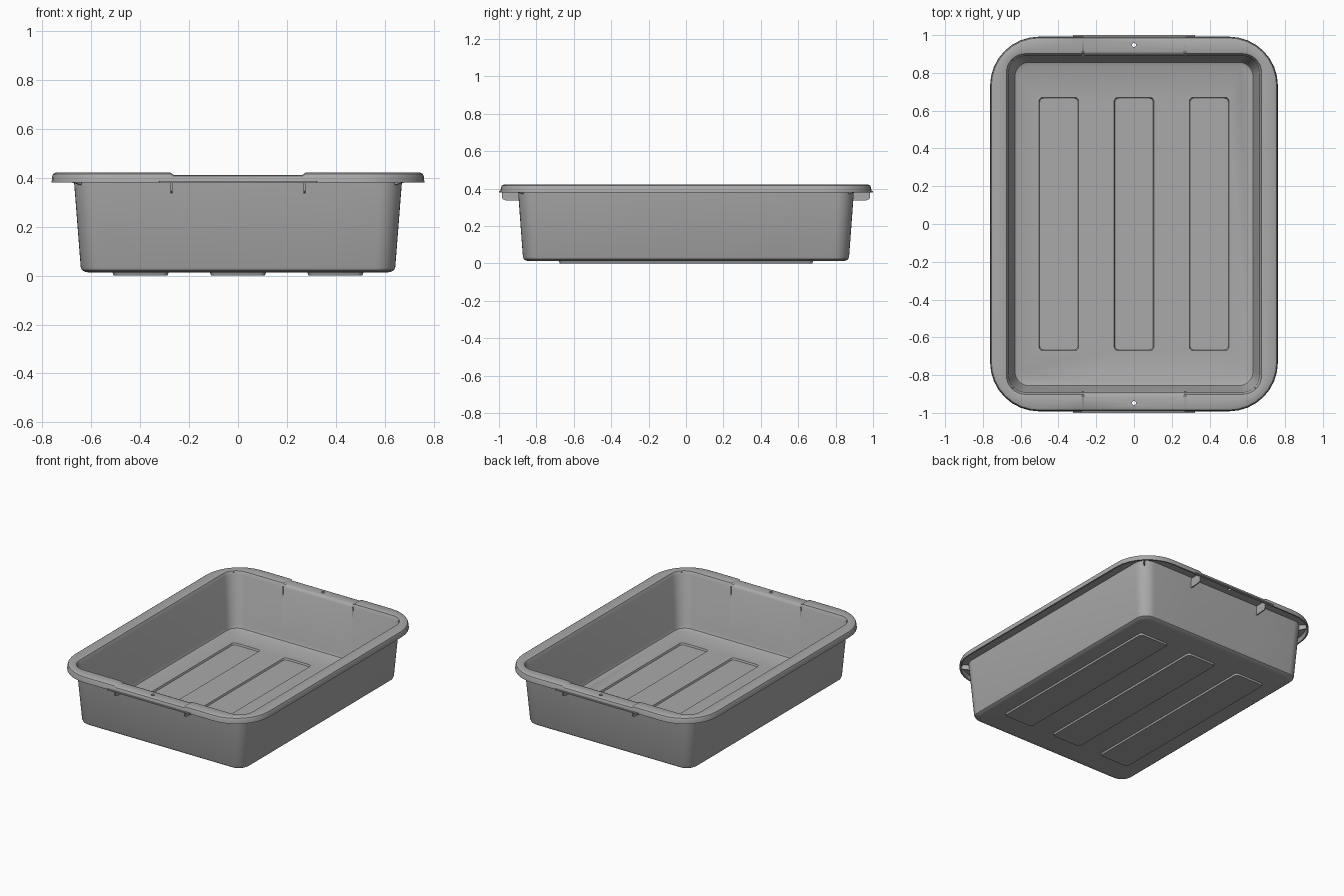
import bpy, bmesh, math
from mathutils import Vector, Matrix

if "Cube" in bpy.data.objects:
    bpy.data.objects.remove(bpy.data.objects["Cube"])

grey = bpy.data.materials.new("grey plastic")
grey.diffuse_color = (0.4, 0.4, 0.4, 1)
grey.use_nodes = True
grey.node_tree.nodes["Principled BSDF"].inputs["Base Color"].default_value = grey.diffuse_color


def ring(hx, hy, r, steps=8, notch=False):
    """Counter-clockwise rounded rectangle; notch adds points across the short sides."""
    pts = []
    for q, (sx, sy) in enumerate([(1, 1), (-1, 1), (-1, -1), (1, -1)]):
        for i in range(steps + 1):
            a = (q + i / steps) * math.pi / 2
            pts.append((sx * (hx - r) + r * math.cos(a), sy * (hy - r) + r * math.sin(a)))
        if notch and q in (0, 2):
            pts += [(sx * x, sy * hy) for x in (0.276, 0.264, -0.264, -0.276)]
    return pts


def loft(name, rings):
    """Closed solid skinned through a list of 3D rings."""
    bm = bmesh.new()
    loops = [[bm.verts.new(p) for p in r] for r in rings]
    for a, b in zip(loops, loops[1:]):
        for i in range(len(a)):
            j = (i + 1) % len(a)
            bm.faces.new((a[i], a[j], b[j], b[i]))
    bm.faces.new(loops[0][::-1])
    bm.faces.new(loops[-1])
    bmesh.ops.recalc_face_normals(bm, faces=bm.faces)
    me = bpy.data.meshes.new(name)
    bm.to_mesh(me)
    bm.free()
    ob = bpy.data.objects.new(name, me)
    bpy.context.collection.objects.link(ob)
    me.materials.append(grey)
    return ob


def slab(name, cx, cy, layers, r):
    """Rounded slab from (half x, half y, z) layers."""
    return loft(name, [[(cx + x, cy + y, z) for x, y in ring(hx, hy, r, 4)]
                       for hx, hy, z in layers])


def activate(ob):
    bpy.ops.object.select_all(action='DESELECT')
    ob.select_set(True)
    bpy.context.view_layer.objects.active = ob


def cut(ob, cutter):
    activate(ob)
    m = ob.modifiers.new("cut", 'BOOLEAN')
    m.operation, m.solver, m.object = 'DIFFERENCE', 'EXACT', cutter
    bpy.ops.object.modifier_apply(modifier=m.name)
    bpy.data.objects.remove(cutter)


# Tub with hollow rolled rim: half x, half y, corner radius, z
profile = [
    (0.600, 0.830, 0.060, 0.012), (0.625, 0.855, 0.070, 0.015),
    (0.638, 0.867, 0.078, 0.023), (0.643, 0.872, 0.080, 0.036),
    (0.672, 0.899, 0.090, 0.407), (0.745, 0.975, 0.245, 0.407),
    (0.752, 0.982, 0.250, 0.380), (0.762, 0.992, 0.260, 0.380),
    (0.760, 0.990, 0.258, 0.405), (0.755, 0.985, 0.253, 0.416),
    (0.745, 0.975, 0.243, 0.421), (0.688, 0.912, 0.110, 0.421),
    (0.676, 0.902, 0.102, 0.418), (0.664, 0.890, 0.092, 0.395),
    (0.638, 0.864, 0.080, 0.055), (0.630, 0.856, 0.075, 0.038),
    (0.610, 0.837, 0.060, 0.030)]
rings = []
for hx, hy, r, z in profile:
    # the rim dips slightly along each handle
    rings.append([(x, y, z - 0.009 if z > 0.4 and abs(x) < 0.27 and abs(y) > 0.8 else z)
                  for x, y in ring(hx, hy, r, notch=True)])
tub = loft("tub", rings)

# Three long pressed panels in the floor, standing proud underneath
for i, cx in enumerate((-0.398, 0, 0.398)):
    cut(tub, slab("panel_cutter", cx, 0,
                  [(0.101, 0.666, 0.018), (0.112, 0.677, 0.05)], 0.02))
    slab(f"floor_panel_{i}", cx, 0,
         [(0.110, 0.675, 0.0), (0.115, 0.680, 0.014)], 0.022)

# Hanging hole in each handle
for s in (1, -1):
    cut(tub, slab("hole_cutter", 0, s * 0.947,
                  [(0.011, 0.011, 0.37), (0.011, 0.011, 0.45)], 0.0109))


def rib(name, outline, origin, angle, thick=0.008):
    """Thin upright web: outline of (distance, z), turned about z."""
    m = Matrix.Translation(origin) @ Matrix.Rotation(angle, 4, 'Z')
    return loft(name, [[m @ Vector((d, t, z)) for d, z in outline]
                       for t in (-thick / 2, thick / 2)])


for s in (1, -1):
    # Handle lip and the two webs beneath it
    slab(f"handle_lip_{s}", 0, s * 0.991, [(0.323, 0.009, 0.379), (0.323, 0.009, 0.387)], 0.003)
    for t in (1, -1):
        rib(f"handle_web_{s}_{t}",
            [(0.885, 0.335), (0.965, 0.338), (0.982, 0.345), (0.986, 0.40), (0.885, 0.40)],
            (t * 0.272, 0, 0), s * math.pi / 2)
        # Diagonal corner web inside the hollow rim
        rib(f"corner_web_{s}_{t}",
            [(0, 0.37), (0.06, 0.382), (0.06, 0.41), (0, 0.41)],
            (t * 0.64, s * 0.868, 0), math.atan2(s, t))

for ob in list(bpy.context.scene.objects):
    activate(ob)
    bpy.ops.object.shade_smooth_by_angle(angle=math.radians(35))
